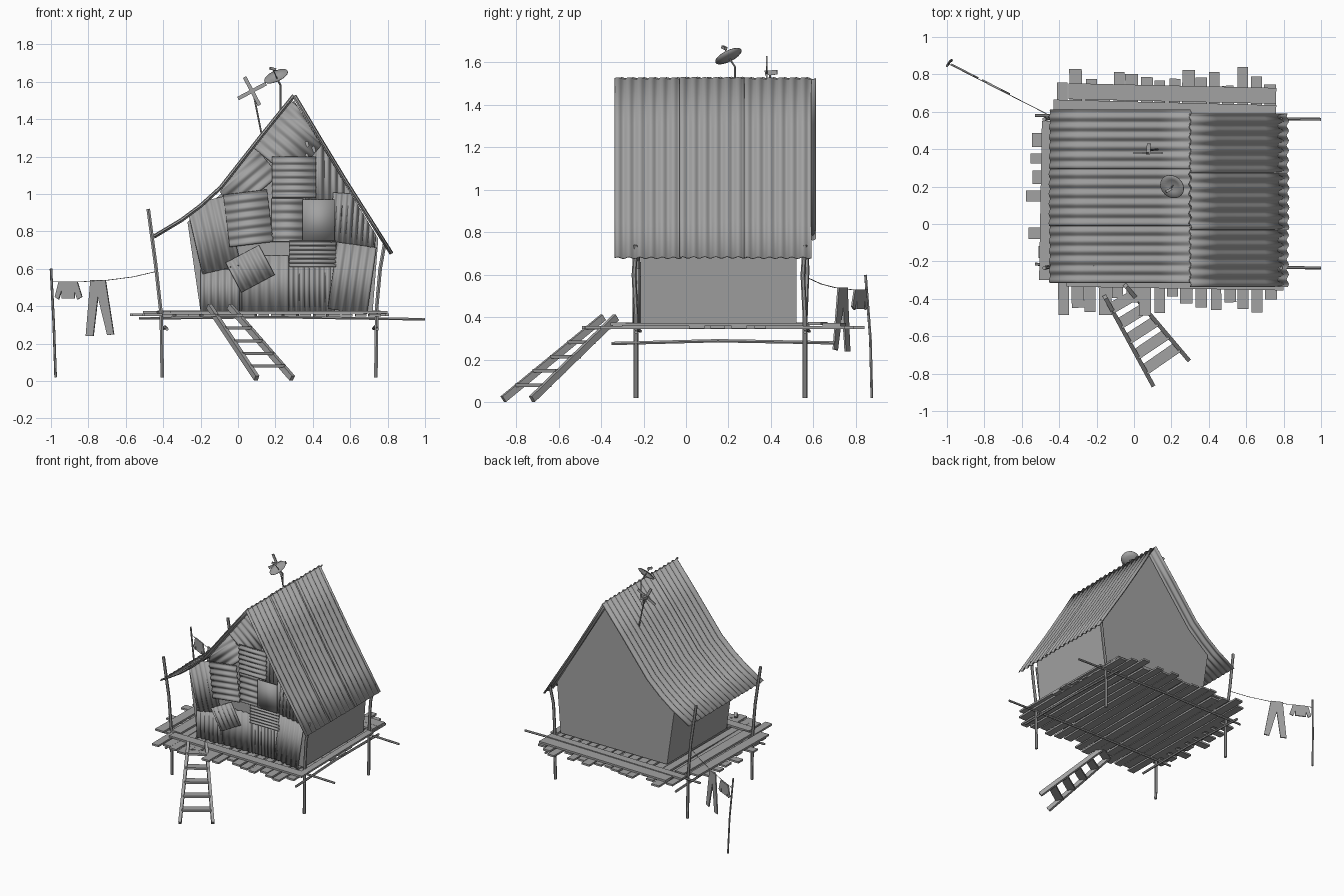
import bpy, bmesh, math, random
from mathutils import Vector, Matrix

random.seed(4)
if "Cube" in bpy.data.objects:
    bpy.data.objects.remove(bpy.data.objects["Cube"], do_unlink=True)

grey = bpy.data.materials.new("weathered_grey")
grey.use_nodes = True
COLOUR = (0.36, 0.36, 0.36, 1)
grey.diffuse_color = COLOUR
for node in grey.node_tree.nodes:
    if node.type == 'BSDF_PRINCIPLED':
        node.inputs["Base Color"].default_value = COLOUR
        node.inputs["Roughness"].default_value = 0.9


def link(name, mesh, smooth=False, thick=0):
    ob = bpy.data.objects.new(name, mesh)
    bpy.context.collection.objects.link(ob)
    mesh.materials.clear()
    mesh.materials.append(grey)
    if thick:
        mod = ob.modifiers.new("thickness", 'SOLIDIFY')
        mod.thickness, mod.offset = thick, 0
    if smooth:
        bpy.ops.object.select_all(action='DESELECT')
        ob.select_set(True)
        bpy.context.view_layer.objects.active = ob
        bpy.ops.object.shade_smooth_by_angle(angle=math.radians(50))
    return ob


def finish(name, bm, **kw):
    bmesh.ops.recalc_face_normals(bm, faces=bm.faces)
    mesh = bpy.data.meshes.new(name)
    bm.to_mesh(mesh)
    bm.free()
    return link(name, mesh, **kw)


def bar(name, p, q, width, height):
    """Rectangular board running from p to q."""
    p, q = Vector(p), Vector(q)
    d = q - p
    m = Matrix.Translation((p + q) / 2) @ d.to_track_quat('X', 'Z').to_matrix().to_4x4()
    bm = bmesh.new()
    bmesh.ops.create_cube(bm, size=1, matrix=m @ Matrix.Diagonal((d.length, width, height, 1)))
    return finish(name, bm)


def pole(name, pts, radius):
    """Round, slightly crooked stick through the points."""
    cu = bpy.data.curves.new(name + "_path", 'CURVE')
    cu.dimensions = '3D'
    cu.bevel_depth, cu.bevel_resolution, cu.use_fill_caps = radius, 1, True
    sp = cu.splines.new('POLY')
    sp.points.add(len(pts) - 1)
    for pt, co in zip(sp.points, pts):
        pt.co = (*co, 1)
    tmp = bpy.data.objects.new(name + "_tmp", cu)
    mesh = bpy.data.meshes.new_from_object(tmp)
    bpy.data.objects.remove(tmp)
    return link(name, mesh, smooth=True)


def prism(name, pts, depth):
    bm = bmesh.new()
    face = bm.faces.new([bm.verts.new(p) for p in pts])
    out = bmesh.ops.extrude_face_region(bm, geom=[face])
    bmesh.ops.translate(bm, vec=depth, verts=[v for v in out["geom"] if isinstance(v, bmesh.types.BMVert)])
    return finish(name, bm)


# House body
WALL_Y = -0.215
gable = [(-0.2, 0.37), (0.72, 0.37), (0.75, 0.76), (0.3, 1.5), (0.13, 1.28), (-0.09, 1.0), (-0.27, 0.85)]
prism("house_walls", [(x, WALL_Y, z) for x, z in gable], (0, 0.735, 0))

# Corrugated roof
left_slope = [(0.3, 1.525), (0.13, 1.315), (-0.09, 1.035), (-0.2, 0.935), (-0.3, 0.86), (-0.45, 0.77)]
right_slope = [(0.3, 1.525), (0.44, 1.29), (0.57, 1.075), (0.7, 0.87), (0.82, 0.68)]


def roof_sheet(name, slope, y0, y1, lift):
    """Strip swept down the slope, rippled across its width."""
    n, waves, steps = len(slope), 6, 48
    bm = bmesh.new()
    rows = []
    for i, (x, z) in enumerate(slope):
        a, b = slope[max(i - 1, 0)], slope[min(i + 1, n - 1)]
        normal = Vector((b[1] - a[1], 0, a[0] - b[0])).normalized()
        normal *= 1 if normal.z > 0 else -1
        row = []
        for k in range(steps + 1):
            h = lift + 0.007 * math.sin(2 * math.pi * waves * k / steps)
            row.append(bm.verts.new(Vector((x, y0 + (y1 - y0) * k / steps, z)) + normal * h))
        rows.append(row)
    for r, s in zip(rows, rows[1:]):
        for k in range(steps):
            bm.faces.new((r[k], r[k + 1], s[k + 1], s[k]))
    finish(name, bm, smooth=True, thick=0.005)


for side, slope, start in (("left", left_slope, -0.315), ("right", right_slope, -0.335)):
    for i in range(3):
        y = start + 0.305 * i
        roof_sheet(f"{side}_roof_sheet_{i + 1}", slope, y, y + 0.315, 0.003 * (i % 2))


# Patchwork of sheets on the front wall, trimmed to the gable
def patch(i, x, z, w, h, angle, waves, off):
    bm = bmesh.new()
    bmesh.ops.create_grid(bm, x_segments=max(1, waves * 8), y_segments=1, size=0.5)
    c, s = math.cos(math.radians(angle)), math.sin(math.radians(angle))
    for v in bm.verts:
        a, b = v.co.x * w, v.co.y * h
        ripple = 0.006 * math.sin(2 * math.pi * waves * v.co.x) if waves else 0
        v.co = (x + a * c - b * s, WALL_Y - off - ripple, z + a * s + b * c)
    edges = [((0.3, 1.5), (0.75, 0.76))]
    edges.append(((-0.09, 1.02), (0.3, 1.515)) if x > -0.09 else ((-0.3, 0.85), (-0.09, 1.02)))
    for (ax, az), (bx, bz) in edges:
        bmesh.ops.bisect_plane(bm, geom=bm.verts[:] + bm.edges[:] + bm.faces[:], plane_co=(ax, 0, az),
                               plane_no=(az - bz, 0, bx - ax), clear_outer=True)
    finish(f"wall_patch_{i}", bm, smooth=True, thick=0.004)


patches = [
    (-0.09, 0.48, 0.22, 0.23, 0, 6, 0.008), (0.14, 0.52, 0.26, 0.3, 0, 5, 0.01),
    (0.39, 0.5, 0.25, 0.26, 0, 9, 0.009), (0.47, 1.08, 0.22, 0.4, 0, 6, 0.008),
    (0.04, 1.08, 0.2, 0.3, 130, 4, 0.01), (0.27, 1.3, 0.32, 0.32, 50, 6, 0.014),
    (-0.13, 0.78, 0.21, 0.38, 13, 5, 0.016), (0.62, 0.86, 0.24, 0.28, -4, 8, 0.018),
    (0.265, 0.86, 0.23, 0.17, 90, 5, 0.018), (0.055, 0.87, 0.28, 0.235, 97, 6, 0.028),
    (0.065, 0.6, 0.2, 0.18, 28, 5, 0.026), (0.4, 0.68, 0.14, 0.25, 90, 6, 0.026),
    (0.61, 0.55, 0.21, 0.36, -8, 5, 0.028), (0.3, 1.09, 0.22, 0.235, 90, 6, 0.032),
    (0.43, 0.86, 0.17, 0.22, 0, 0, 0.036),
]
for i, p in enumerate(patches):
    patch(i + 1, *p)

# Deck: rough planks running front to back, stubs at the sides, edging on top
R = random.uniform
for i in range(16):
    x = -0.38 + i * 0.074
    tilt = R(-0.008, 0.008)
    bar(f"deck_plank_{i + 1}", (x - tilt, R(-0.5, -0.37), 0.352), (x + tilt, R(0.7, 0.84), 0.352),
        R(0.055, 0.07), 0.014)
for i in range(8):
    y = -0.25 + i * 0.1
    bar(f"left_stub_{i + 1}", (R(-0.58, -0.49), y, 0.354), (-0.4, y, 0.354), R(0.05, 0.075), 0.014)
    bar(f"right_stub_{i + 1}", (0.7, y, 0.354), (R(0.74, 0.81), y, 0.354), R(0.05, 0.075), 0.014)
bar("back_edging_outer", (-0.35, 0.71, 0.367), (0.76, 0.685, 0.367), 0.085, 0.014)
bar("back_edging_inner", (-0.43, 0.635, 0.37), (0.76, 0.605, 0.37), 0.06, 0.014)
bar("front_edging", (-0.36, -0.3, 0.368), (0.8, -0.32, 0.368), 0.07, 0.014)
bar("left_edging", (-0.47, -0.3, 0.368), (-0.455, 0.55, 0.368), 0.075, 0.014)
bar("left_inner_edging", (-0.36, -0.25, 0.367), (-0.35, 0.58, 0.367), 0.08, 0.014)
bar("right_edging", (0.77, -0.3, 0.366), (0.76, 0.55, 0.366), 0.05, 0.014)

# Stilts and beams
for end, y in (("front", -0.235), ("back", 0.56)):
    pole(f"{end}_left_post", [(-0.405, y, 0.02), (-0.41, y, 0.35), (-0.44, y + 0.01, 0.62), (-0.48, y, 0.92)], 0.011)
    pole(f"{end}_right_post", [(0.737, y, 0.02), (0.742, y, 0.4), (0.76, y - 0.01, 0.6), (0.785, y, 0.74)], 0.011)
    pole(f"{end}_beam", [(-0.53, y + 0.02, 0.335), (0.2, y + 0.01, 0.342), (1.0, y, 0.33)], 0.008)
for side, x in (("left", -0.39), ("right", 0.735)):
    pole(f"{side}_beam", [(x + 0.01, -0.35, 0.277), (x, 0.15, 0.29), (x - 0.01, 0.7, 0.28)], 0.009)

# Ladder
rail_ends = [(Vector((0.1, -0.86, 0.015)), Vector((-0.155, -0.39, 0.4))),
             (Vector((0.29, -0.725, 0.015)), Vector((-0.045, -0.33, 0.4)))]
for i, (a, b) in enumerate(rail_ends):
    bar(f"ladder_rail_{i + 1}", a, b, 0.022, 0.032)
for i in range(5):
    t = 0.17 + 0.175 * i
    bar(f"ladder_rung_{i + 1}", rail_ends[0][0].lerp(rail_ends[0][1], t),
        rail_ends[1][0].lerp(rail_ends[1][1], t), 0.06, 0.016)


# Clothes line
def line_y(x):
    return 0.575 - (x + 0.44) * 0.51


pole("clothes_pole", [(-0.975, 0.875, 0.02), (-0.985, 0.868, 0.3), (-1.0, 0.845, 0.6)], 0.007)
pole("clothes_line", [(x, line_y(x), z) for x, z in
     ((-0.44, 0.585), (-0.56, 0.557), (-0.69, 0.54), (-0.85, 0.53), (-0.99, 0.53))], 0.002)
trousers = [(-0.79, 0.54), (-0.71, 0.54), (-0.665, 0.25), (-0.7, 0.245), (-0.75, 0.45), (-0.775, 0.24), (-0.815, 0.24)]
shirt = [(-0.96, 0.53), (-0.86, 0.53), (-0.835, 0.45), (-0.86, 0.435), (-0.875, 0.48),
         (-0.875, 0.44), (-0.945, 0.44), (-0.945, 0.48), (-0.96, 0.435), (-0.98, 0.45)]
for name, outline in (("trousers", trousers), ("shirt", shirt)):
    prism(name, [(x, line_y(x), z) for x, z in outline], (0.004, 0.008, 0))

# Satellite dish
centre, facing = Vector((0.21, 0.207, 1.615)), Vector((-0.45, -0.5, 1)).normalized()
bm = bmesh.new()
rim = [bm.verts.new(p) for p in ((0, 0, 0), (0.035, 0, 0.005), (0.068, 0, 0.018))]
arcs = [bm.edges.new(pair) for pair in zip(rim, rim[1:])]
bmesh.ops.spin(bm, geom=rim + arcs, cent=(0, 0, 0), axis=(0, 0, 1), angle=2 * math.pi, steps=20, use_merge=True)
bmesh.ops.remove_doubles(bm, verts=bm.verts, dist=0.0005)
bmesh.ops.transform(bm, verts=bm.verts,
                    matrix=Matrix.Translation(centre) @ facing.to_track_quat('Z', 'Y').to_matrix().to_4x4())
finish("dish", bm, smooth=True, thick=0.003)
feed = centre + facing * 0.065
pole("dish_feed_arm", [centre, feed], 0.003)
bar("dish_feed", feed - Vector((0.015, 0.008, -0.004)), feed + Vector((0.015, 0.008, -0.004)), 0.014, 0.014)
pole("dish_mast", [(0.228, 0.23, 1.4), (0.228, 0.23, 1.58), centre], 0.005)

# Wind turbine
hub = Vector((0.075, 0.38, 1.55))
for i in range(4):
    a = math.radians(28 + 90 * i)
    bar(f"turbine_blade_{i + 1}", hub, hub + Vector((math.cos(a), 0, math.sin(a))) * 0.085, 0.006, 0.02)
pole("turbine_mast", [(0.13, 0.4, 1.3), (0.09, 0.395, 1.5), (0.08, 0.395, 1.545)], 0.005)
bar("turbine_motor", hub - Vector((0, 0.008, 0)), hub + Vector((0.005, 0.05, 0.004)), 0.022, 0.022)
